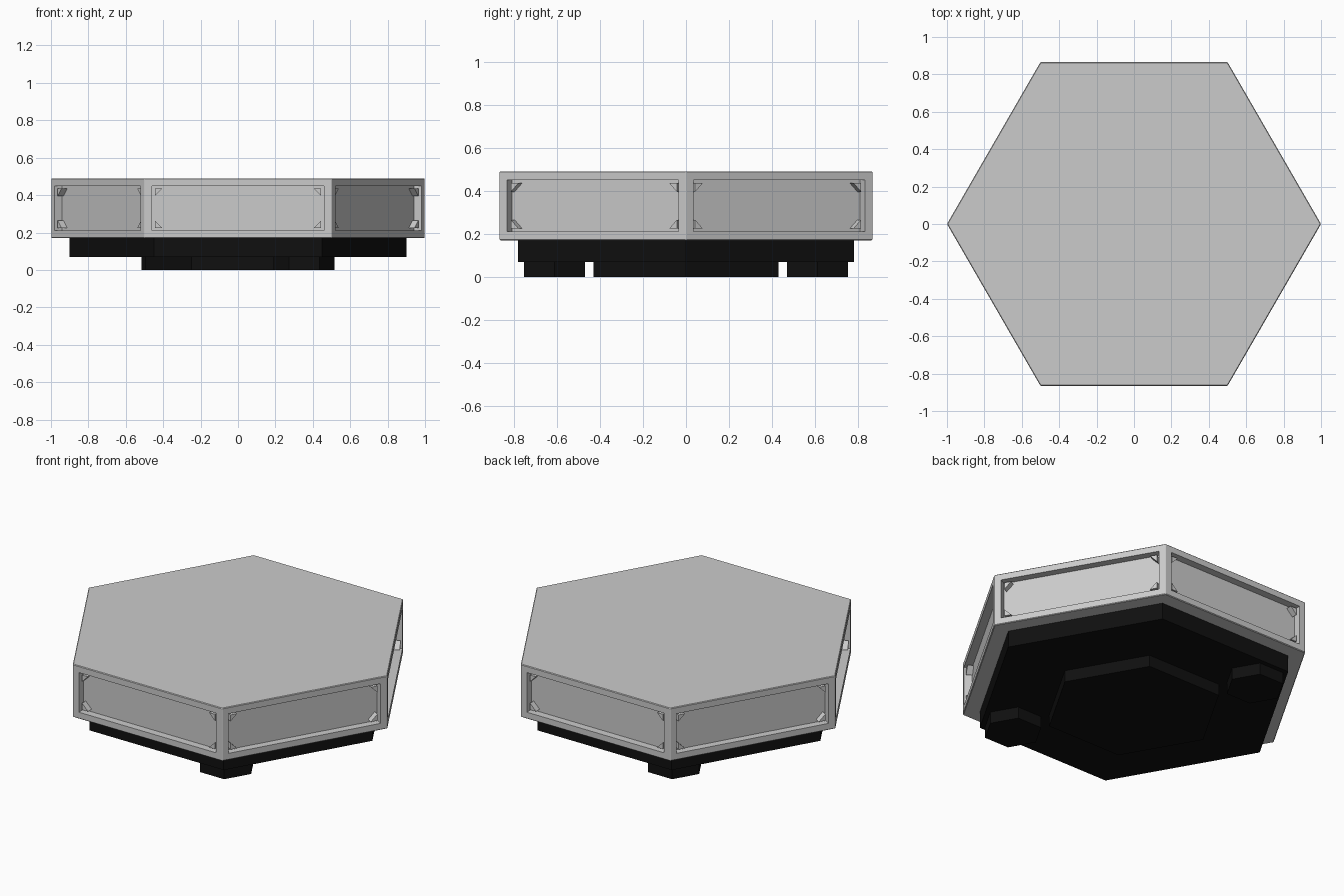
import bpy, bmesh
from math import cos, sin, pi, radians
from mathutils import Matrix, Vector

if "Cube" in bpy.data.objects:
    bpy.data.objects.remove(bpy.data.objects["Cube"])


def finish(bm, name, mat=None):
    bmesh.ops.recalc_face_normals(bm, faces=bm.faces[:])
    me = bpy.data.meshes.new(name)
    bm.to_mesh(me)
    bm.free()
    ob = bpy.data.objects.new(name, me)
    bpy.context.collection.objects.link(ob)
    if mat:
        me.materials.append(mat)
    return ob


def prism(bm, outline, direction):
    face = bm.faces.new([bm.verts.new(p) for p in outline])
    ext = bmesh.ops.extrude_face_region(bm, geom=[face], use_keep_orig=True)
    verts = [g for g in ext["geom"] if isinstance(g, bmesh.types.BMVert)]
    bmesh.ops.translate(bm, verts=verts, vec=direction)


def hexagon(radius, z0, z1, centre=(0, 0)):
    bm = bmesh.new()
    pts = [(centre[0] + radius * cos(i * pi / 3),
            centre[1] + radius * sin(i * pi / 3), z0) for i in range(6)]
    prism(bm, pts, Vector((0, 0, z1 - z0)))
    bmesh.ops.recalc_face_normals(bm, faces=bm.faces[:])
    return bm


black = bpy.data.materials.new("black")
black.diffuse_color = (0.005, 0.005, 0.005, 1)
black.use_nodes = True
black.node_tree.nodes["Principled BSDF"].inputs["Base Color"].default_value = black.diffuse_color

BOTTOM, TOP, MARGIN, DEPTH = 0.17, 0.49, 0.055, 0.045
APOTHEM = cos(pi / 6)

# Body: hexagonal slab with softened edges and a recessed panel in each side
bm = hexagon(1.0, BOTTOM, TOP)
bmesh.ops.bevel(bm, geom=bm.edges[:], offset=0.004, segments=1, affect='EDGES')
bm.normal_update()
sides = [f for f in bm.faces if abs(f.normal.z) < 0.1 and f.calc_area() > 0.2]
bmesh.ops.inset_individual(bm, faces=sides, thickness=MARGIN - 0.004)
bm.normal_update()
for f in sides:
    normal = f.normal.copy()
    new = bmesh.ops.extrude_discrete_faces(bm, faces=[f])["faces"][0]
    bmesh.ops.translate(bm, verts=new.verts[:], vec=-normal * DEPTH)
finish(bm, "body")

# Triangular gussets in the four corners of every recess
bm = bmesh.new()
half, leg, setback = 0.5 - MARGIN, 0.04, 0.01
for i in range(6):
    rot = Matrix.Rotation(radians(60 * i), 3, 'Z')
    for sx in (-1, 1):
        for z, sz in ((BOTTOM + MARGIN, 1), (TOP - MARGIN, -1)):
            y = -APOTHEM + setback
            tri = [(sx * half, y, z), (sx * (half - leg), y, z),
                   (sx * half, y, z + sz * leg)]
            prism(bm, [rot @ Vector(p) for p in tri],
                  rot @ Vector((0, DEPTH - setback, 0)))
finish(bm, "panel_gussets")

# Black underside: wide plinth, central foot and two offset corner feet
finish(hexagon(0.9, 0.07, BOTTOM), "plinth", black)
finish(hexagon(0.495, 0, 0.07), "central_foot", black)
for s, name in ((1, "front_right_foot"), (-1, "back_left_foot")):
    finish(hexagon(0.163, 0, 0.07, (s * 0.353, -s * 0.611)), name, black)
